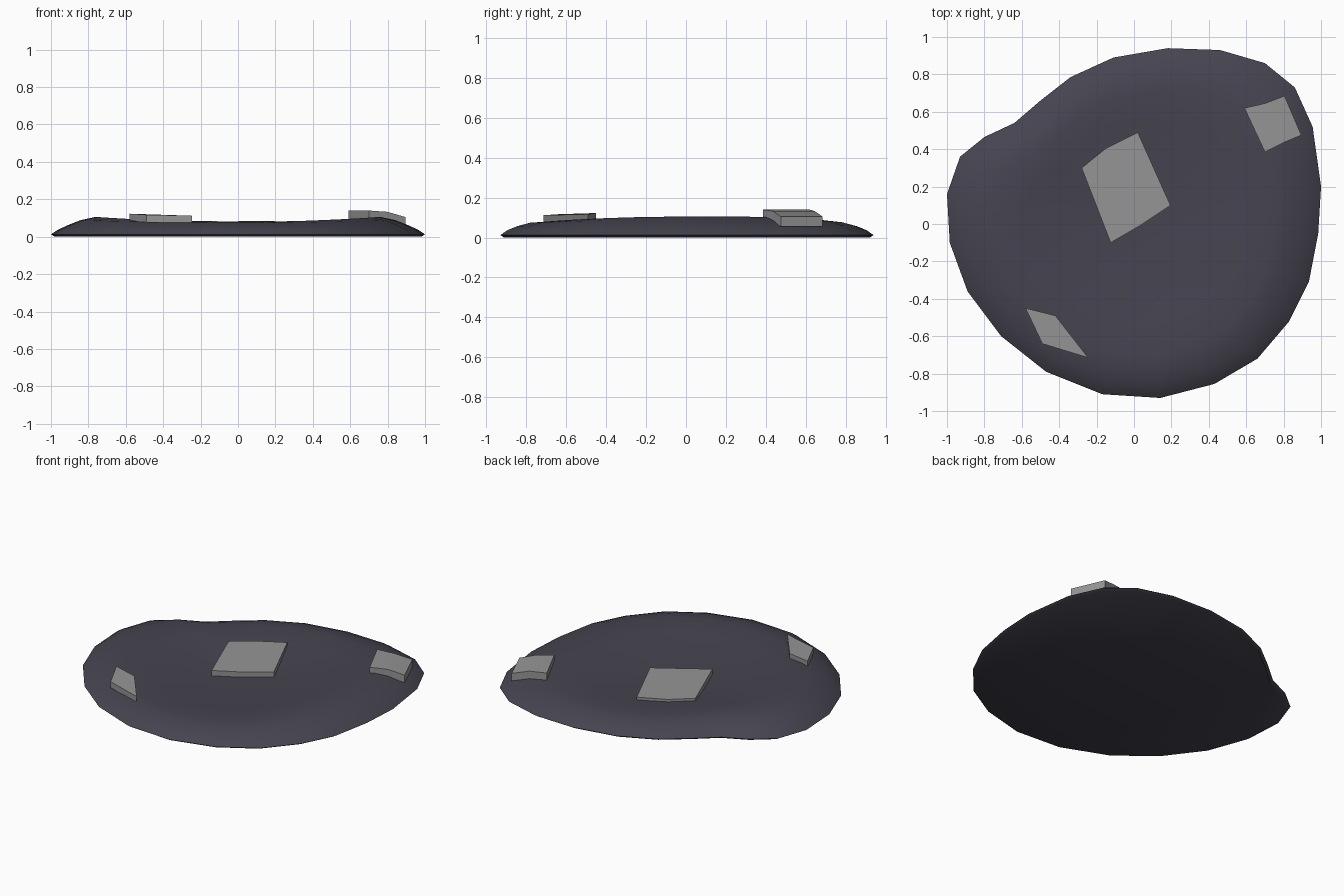
import bpy
import bmesh
from math import radians

cube = bpy.data.objects.get("Cube")
if cube:
    bpy.data.objects.remove(cube, do_unlink=True)


def material(name, rgb):
    m = bpy.data.materials.new(name)
    m.use_nodes = True
    m.diffuse_color = (*rgb, 1)
    m.node_tree.nodes["Principled BSDF"].inputs["Base Color"].default_value = (*rgb, 1)
    return m


slate = material("dark slate", (0.061, 0.058, 0.08))
grey = material("stone grey", (0.3, 0.3, 0.3))


def finish(bm, name, mat, angle):
    bmesh.ops.recalc_face_normals(bm, faces=bm.faces)
    mesh = bpy.data.meshes.new(name)
    bm.to_mesh(mesh)
    bm.free()
    mesh.materials.append(mat)
    ob = bpy.data.objects.new(name, mesh)
    bpy.context.collection.objects.link(ob)
    bpy.ops.object.select_all(action="DESELECT")
    ob.select_set(True)
    bpy.context.view_layer.objects.active = ob
    bpy.ops.object.shade_smooth_by_angle(angle=radians(angle))
    return ob


# Ground mound: irregular outline lofted through rings to a shallow dish
outline = [(1, .2), (.955, .52), (.86, .73), (.7, .86), (.46, .93), (.18, .94),
           (-.11, .89), (-.34, .785), (-.5, .66), (-.64, .54), (-.8, .465), (-.93, .36),
           (-1, .16), (-.985, -.1), (-.89, -.36), (-.71, -.6), (-.47, -.79), (-.17, -.91),
           (.14, -.93), (.43, -.855), (.66, -.72), (.83, -.52), (.935, -.31), (.985, -.05)]
# scale, height, extra lift towards the two sides
rings = [(.98, 0, 0), (1, .012, 0), (.965, .036, 0), (.91, .057, .005), (.84, .074, .015),
         (.76, .079, .027), (.58, .068, .02), (.3, .05, 0)]

bm = bmesh.new()
loops = [[bm.verts.new((x * s, y * s, z + lift * x * x)) for x, y in outline]
         for s, z, lift in rings]
count = len(outline)
for low, high in zip(loops, loops[1:]):
    for i in range(count):
        j = (i + 1) % count
        bm.faces.new((low[i], low[j], high[j], high[i]))
bm.faces.new(loops[0])
dish = bm.verts.new((0, 0, .045))
for i in range(count):
    bm.faces.new((loops[-1][i], loops[-1][(i + 1) % count], dish))
finish(bm, "ground_mound", slate, 35)


# Stone slabs: a bent strip given by its two long edges, with thickness below
def slab(name, edge_a, edge_b, depth):
    bm = bmesh.new()
    tops = [[bm.verts.new(p) for p in edge] for edge in (edge_a, edge_b)]
    lows = [[bm.verts.new((x, y, z - depth)) for x, y, z in edge] for edge in (edge_a, edge_b)]
    for i in range(len(edge_a) - 1):
        section = [(r[0][i], r[1][i], r[1][i + 1], r[0][i + 1]) for r in (tops, lows)]
        for face in section:
            bm.faces.new(face)
        for t, l in zip(tops, lows):
            bm.faces.new((t[i], t[i + 1], l[i + 1], l[i]))
    for i in (0, -1):
        bm.faces.new((tops[0][i], tops[1][i], lows[1][i], lows[0][i]))
    finish(bm, name, grey, 20)


slab("centre_slab",
     [(-.28, .3, .083), (-.15, .405, .08), (.02, .49, .083)],
     [(-.125, -.1, .083), (.03, -.01, .08), (.195, .1, .083)], .045)
slab("left_slab",
     [(.59, .62, .14), (.7, .645, .133), (.805, .685, .105)],
     [(.7, .385, .14), (.8, .435, .133), (.895, .475, .105)], .05)
slab("right_slab",
     [(-.58, -.45, .123), (-.42, -.49, .117)],
     [(-.49, -.64, .117), (-.245, -.715, .112)], .04)
